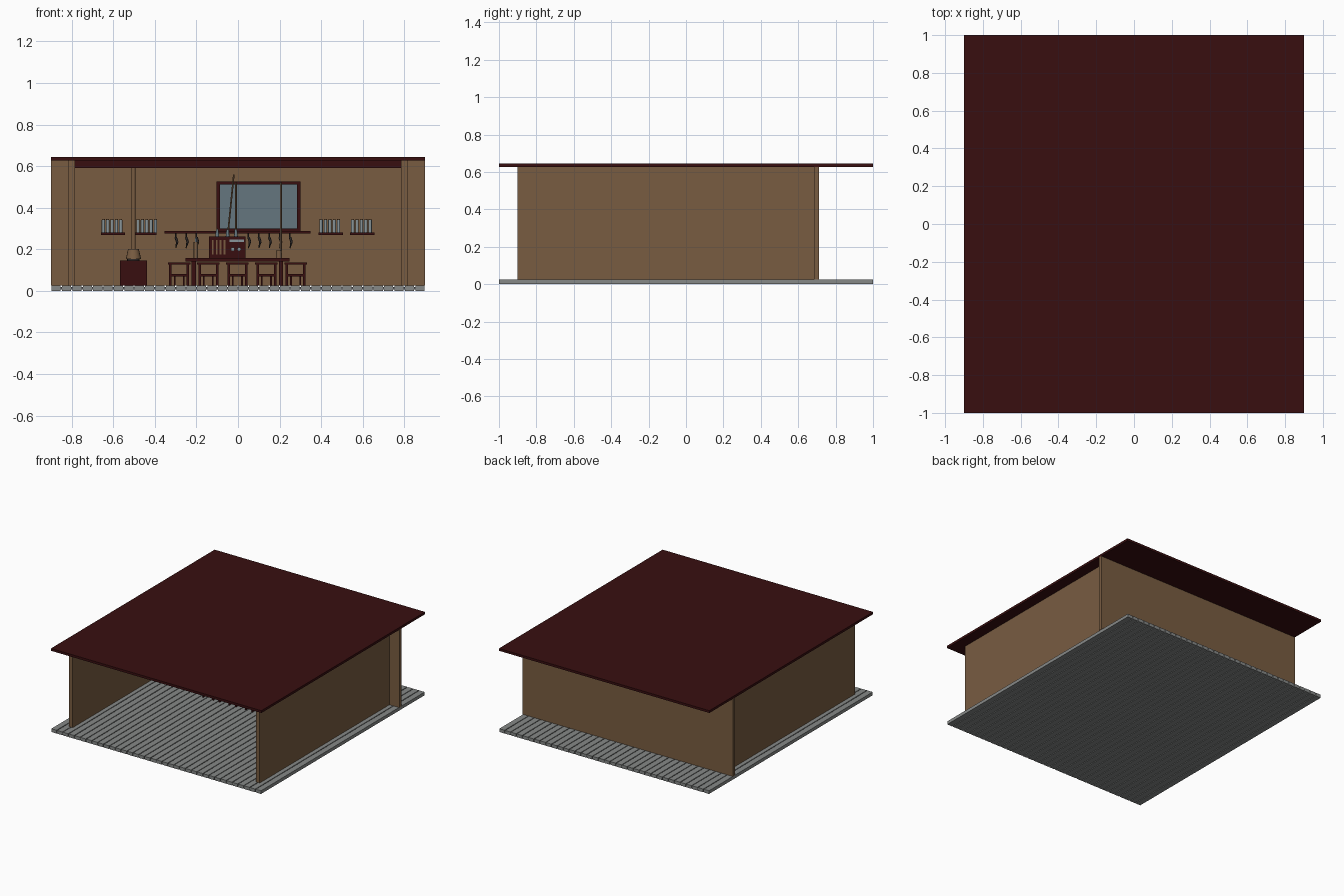
import bpy, bmesh, math
from mathutils import Vector

cube = bpy.data.objects.get("Cube")
if cube:
    bpy.data.objects.remove(cube, do_unlink=True)


def material(name, rgb):
    m = bpy.data.materials.new(name)
    m.use_nodes = True
    m.diffuse_color = (*rgb, 1)
    bsdf = m.node_tree.nodes["Principled BSDF"]
    bsdf.inputs["Base Color"].default_value = (*rgb, 1)
    bsdf.inputs["Roughness"].default_value = 0.8
    return m


WALL = material("tan wood", (0.19, 0.107, 0.053))
RED = material("dark red wood", (0.04, 0.0045, 0.005))
FLOOR = material("grey planks", (0.24, 0.25, 0.245))
GROOVE = material("groove grey", (0.07, 0.07, 0.07))
GLASS = material("blue glass", (0.13, 0.18, 0.21))
STEEL = material("pale steel", (0.25, 0.3, 0.32))
IRON = material("dark iron", (0.03, 0.025, 0.025))


def finish(name, bm, mat):
    bmesh.ops.recalc_face_normals(bm, faces=bm.faces)
    mesh = bpy.data.meshes.new(name)
    bm.to_mesh(mesh)
    bm.free()
    mesh.materials.append(mat)
    ob = bpy.data.objects.new(name, mesh)
    bpy.context.collection.objects.link(ob)
    return ob


def boxes(name, mat, spans):
    """One object made of boxes, each given as x, y and z ranges."""
    bm = bmesh.new()
    for span in spans:
        verts = bmesh.ops.create_cube(bm, size=1)["verts"]
        for v in verts:
            v.co = [a + (b - a) * (c + 0.5) for (a, b), c in zip(span, v.co)]
    return finish(name, bm, mat)


def rod(name, mat, start, end, r1, r2=None, sides=12):
    """Cylinder or cone between two points."""
    start, end = Vector(start), Vector(end)
    axis = end - start
    bm = bmesh.new()
    bmesh.ops.create_cone(bm, cap_ends=True, segments=sides, radius1=r1,
                          radius2=r1 if r2 is None else r2, depth=axis.length)
    turn = axis.to_track_quat("Z", "Y").to_matrix()
    for v in bm.verts:
        v.co = turn @ v.co + (start + end) / 2
    for f in bm.faces:
        f.smooth = len(f.verts) == 4
    return finish(name, bm, mat)


def around(c, half):
    return (c - half, c + half)


# Floor planks over a recessed base
G = 0.025
planks, pitch = 36, 1.8 / 36
boxes("floor_planks", FLOOR, [
    (around(-0.9 + pitch * (i + 0.5), pitch / 2 - 0.003), (-1, 1), (0, G))
    for i in range(planks)])
boxes("floor_base", GROOVE, [((-0.895, 0.895), (-0.995, 0.995), (0.006, 0.018))])

# Shell
ROOF = 0.627
BACK = 0.685
boxes("back_wall", WALL, [((-0.9, 0.9), (BACK, 0.71), (G, ROOF))])
for side, label in ((1, "left"), (-1, "right")):
    boxes(label + "_wall", WALL, [(around(side * 0.8, 0.016), (-0.9, BACK), (G, ROOF))])
boxes("roof", RED, [((-0.9, 0.9), (-1, 1), (ROOF, 0.645))])
boxes("ceiling_beams", RED, [
    ((-0.784, 0.784), around(y, 0.018), (0.592, ROOF)) for y in (-0.86, -0.36, 0.14, 0.64)])

# Window on the back wall
x0, x1, z0, z1, w = -0.103, 0.3, 0.285, 0.527, 0.016
depth = (BACK - 0.02, BACK)
boxes("window_frame", RED, [
    ((x0, x0 + w), depth, (z0, z1)), ((x1 - w, x1), depth, (z0, z1)),
    ((x0 + w, x1 - w), depth, (z0, z0 + w)), ((x0 + w, x1 - w), depth, (z1 - w, z1))])
boxes("window_glass", GLASS, [((x0 + w, x1 - w), (BACK - 0.008, BACK), (z0 + w, z1 - w))])

# Long wall rack with hanging utensils
boxes("utensil_rack", RED, [((-0.353, 0.35), (BACK - 0.045, BACK), (0.276, 0.289))])
for x in (-0.3, -0.25, -0.2, 0.05, 0.1, 0.15, 0.2, 0.25):
    rod("utensil_hook", IRON, (x, 0.655, 0.277), (x, 0.655, 0.255), 0.004, sides=6)
    rod("utensil_blade", IRON, (x, 0.655, 0.258), (x + 0.008, 0.655, 0.235), 0.006, sides=6)
    rod("utensil_tip", IRON, (x + 0.008, 0.655, 0.237), (x, 0.655, 0.205), 0.006, 0.002, 6)

# Side shelves with a row of jars
for a, b in ((-0.66, -0.543), (-0.493, -0.393), (0.388, 0.506), (0.54, 0.657)):
    boxes("wall_shelf", RED, [((a, b), (BACK - 0.07, BACK), (0.268, 0.28))])
    for i in range(5):
        x = a + 0.012 + i * 0.021
        rod("jar", STEEL, (x, 0.65, 0.28), (x, 0.65, 0.34), 0.008)
        rod("jar_lid", WALL, (x, 0.65, 0.34), (x, 0.65, 0.346), 0.007)

# Stove with hood and chimney
X, Y = -0.503, 0.5
boxes("stove", RED, [(around(X, 0.065), around(Y, 0.065), (G, 0.147))])
rod("stove_plate", IRON, (X, Y, 0.147), (X, Y, 0.155), 0.03, sides=16)
rod("stove_hood", WALL, (X, Y, 0.153), (X, Y, 0.2), 0.037, 0.026, 16)
rod("chimney", WALL, (X, Y, 0.2), (X, Y, ROOF), 0.01)

# Table
TX, TY = -0.003, 0.26
boxes("table_top", RED, [(around(TX, 0.25), around(TY, 0.11), (0.14, 0.158))])
boxes("table_legs", RED, [
    (around(TX + sx * 0.21, 0.01), around(TY + sy * 0.09, 0.01), (G, 0.14))
    for sx in (-1, 1) for sy in (-1, 1)])

# Row of stools
for i in range(5):
    x, y = -0.3 + i * 0.14 + 0.017, 0.08
    boxes("stool", RED,
          [(around(x, 0.054), around(y, 0.05), (0.127, 0.137))]
          + [(around(x + sx * 0.042, 0.006), around(y + sy * 0.038, 0.006), (G, 0.127))
             for sx in (-1, 1) for sy in (-1, 1)]
          + [(around(x, 0.036), around(y + sy * 0.038, 0.005), (0.07, 0.08)) for sy in (-1, 1)]
          + [(around(x + sx * 0.022, 0.004), around(y, 0.004), (G, 0.075)) for sx in (-1, 1)]
          + [(around(x, 0.036), around(y, 0.004), (0.07, 0.078))])

# Tool holder on the table: slatted side and bottle panel
boxes("tool_holder", RED, [((-0.14, 0.035), (0.24, 0.3), (0.158, 0.262))])
boxes("holder_slats", WALL, [
    (around(x, 0.004), (0.234, 0.24), (0.175, 0.245)) for x in (-0.122, -0.103, -0.084, -0.065)])
for x in (-0.025, 0.005):
    rod("holder_knob", STEEL, (x, 0.24, 0.2), (x, 0.23, 0.2), 0.009)
boxes("holder_label", STEEL, [((-0.04, 0.028), (0.234, 0.24), (0.234, 0.246))])
for x, lean, top in ((-0.1, 0, 0.3), (-0.05, 0.03, 0.56), (-0.01, 0, 0.52)):
    rod("long_handle", WALL, (x, 0.27, 0.26), (x + lean, 0.27, top), 0.004, sides=8)
    rod("handle_head", GLASS, (x, 0.27, 0.262), (x, 0.27, 0.295), 0.009, 0.006)

# Bottle and mug with a tall stick on the table
rod("bottle", WALL, (-0.203, 0.26, 0.158), (-0.203, 0.26, 0.235), 0.01)
rod("bottle_neck", STEEL, (-0.203, 0.26, 0.235), (-0.203, 0.26, 0.255), 0.005)
rod("mug", WALL, (0.197, 0.26, 0.158), (0.197, 0.26, 0.195), 0.015, 0.013)
rod("tall_stick", WALL, (0.206, 0.26, 0.19), (0.206, 0.26, 0.52), 0.005, sides=8)
